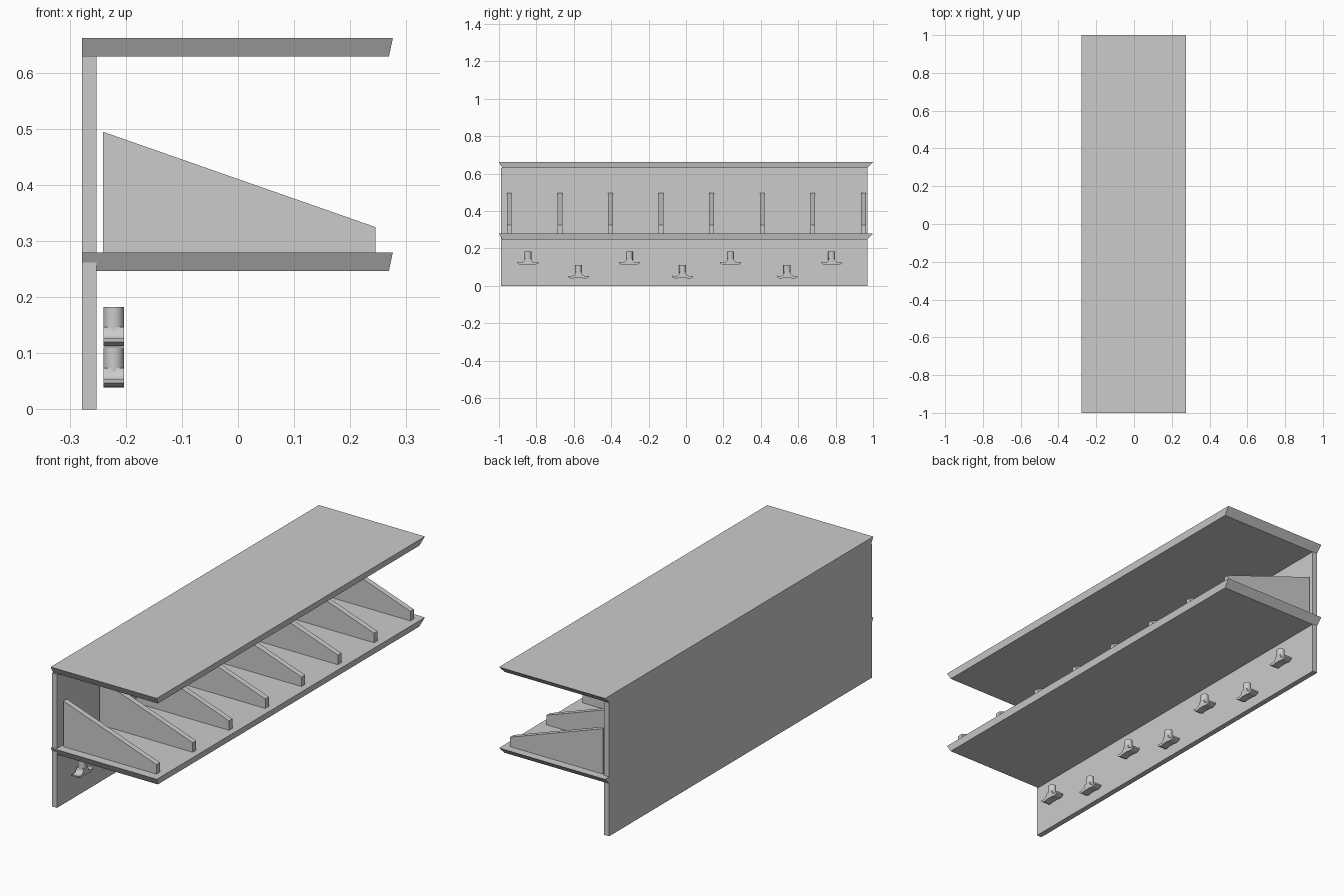
import bpy, bmesh

if "Cube" in bpy.data.objects:
    bpy.data.objects.remove(bpy.data.objects["Cube"])


def make_object(name, bm):
    bmesh.ops.recalc_face_normals(bm, faces=bm.faces)
    mesh = bpy.data.meshes.new(name)
    bm.to_mesh(mesh)
    bm.free()
    obj = bpy.data.objects.new(name, mesh)
    bpy.context.collection.objects.link(obj)
    return obj


def loft(bm, lower, upper):
    """Solid between two matching outlines of 3D points."""
    a = [bm.verts.new(p) for p in lower]
    b = [bm.verts.new(p) for p in upper]
    bm.faces.new(a)
    bm.faces.new(b)
    for i in range(len(a)):
        j = (i + 1) % len(a)
        bm.faces.new((a[i], a[j], b[j], b[i]))


def rect(x0, x1, y0, y1, z):
    return [(x0, y0, z), (x1, y0, z), (x1, y1, z), (x0, y1, z)]


# Back panel
BACK = -0.278
bm = bmesh.new()
loft(bm, rect(BACK, -0.252, -0.99, 0.97, 0), rect(BACK, -0.252, -0.99, 0.97, 0.63))
make_object("back_panel", bm)

# Shelves with undercut edges on the front and both ends
for name, top in (("top_shelf", 0.662), ("lower_shelf", 0.28)):
    bm = bmesh.new()
    loft(bm, rect(BACK, 0.269, -0.982, 0.968, top - 0.033),
         rect(BACK, 0.276, -1, 1, top))
    make_object(name, bm)

# Sloping dividers on the lower shelf
side = [(-0.241, 0.28), (0.245, 0.28), (0.245, 0.325), (-0.241, 0.495)]
for i in range(8):
    y = -0.945 + i * 0.2705
    bm = bmesh.new()
    loft(bm, [(x, y - 0.013, z) for x, z in side],
         [(x, y + 0.013, z) for x, z in side])
    make_object(f"divider_{i + 1}", bm)

# Hooks: round stem above a pair of curved prongs, in two staggered rows
half = [(0.017, 0.036), (0.019, 0.024), (0.026, 0.017), (0.04, 0.013),
        (0.056, 0.016), (0.055, 0.009), (0.043, 0.002), (0.03, 0.001), (0.018, 0.004)]
prongs = half + [(-y, z) for y, z in reversed(half)]
HOOK_X, R = -0.2215, 0.0185


def hook(name, y, z):
    bm = bmesh.new()
    loft(bm, [(HOOK_X - R, y + p, z + h) for p, h in prongs],
         [(HOOK_X + R, y + p, z + h) for p, h in prongs])
    made = bmesh.ops.create_cone(bm, cap_ends=True, segments=12,
                                 radius1=R, radius2=R, depth=0.064)
    bmesh.ops.translate(bm, verts=made["verts"], vec=(HOOK_X, y, z + 0.04))
    obj = make_object(name, bm)
    bpy.ops.object.select_all(action='DESELECT')
    obj.select_set(True)
    bpy.context.view_layer.objects.active = obj
    bpy.ops.object.shade_smooth_by_angle(angle=0.8)


for i, y in enumerate((-0.845, -0.303, 0.238, 0.779)):
    hook(f"upper_hook_{i + 1}", y, 0.111)
for i, y in enumerate((-0.575, -0.018, 0.541)):
    hook(f"lower_hook_{i + 1}", y, 0.038)
